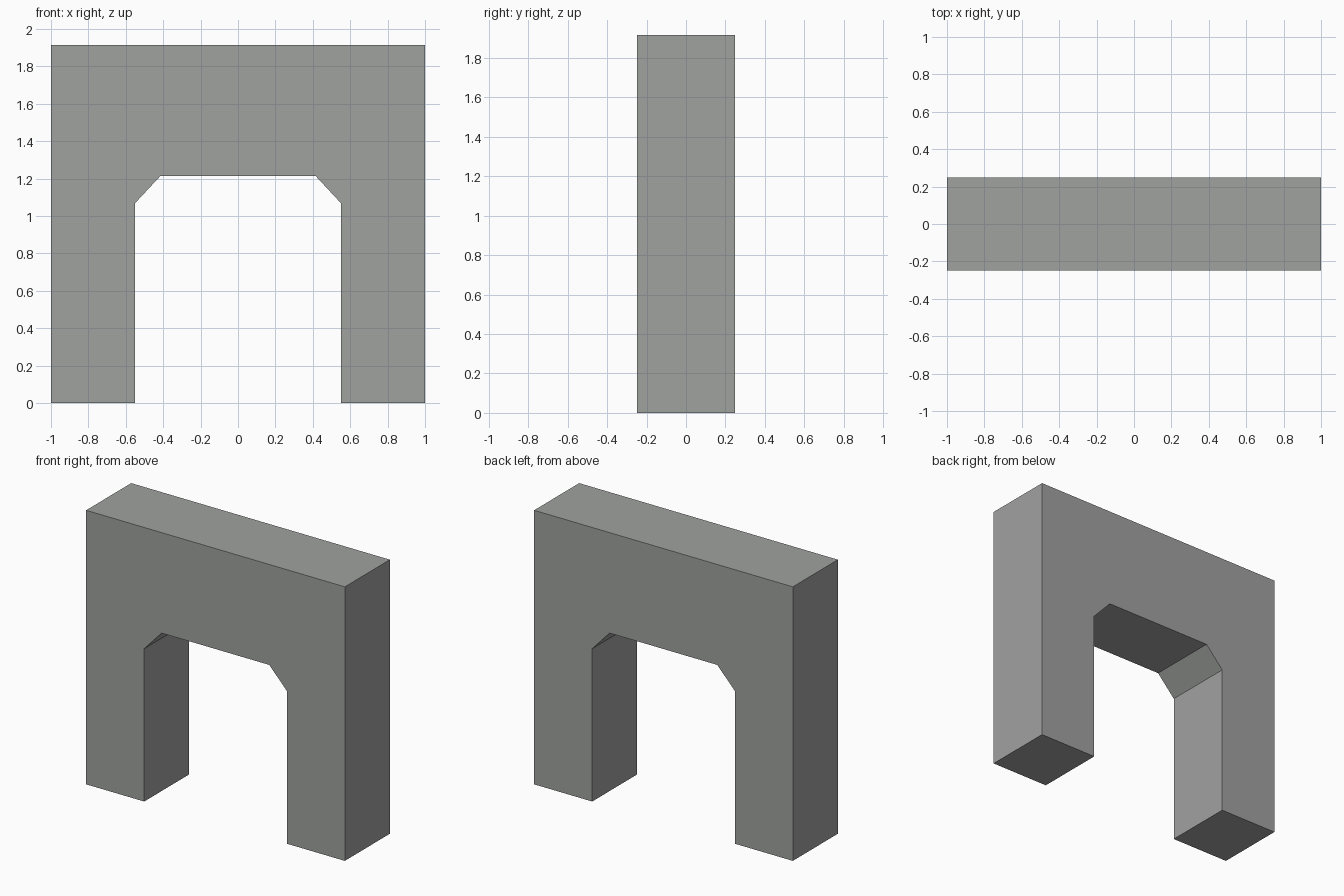
import bpy, bmesh

if "Cube" in bpy.data.objects:
    bpy.data.objects.remove(bpy.data.objects["Cube"])

DEPTH = 0.497

# Single grey stone colour
grey = bpy.data.materials.new("stone grey")
grey.diffuse_color = (0.35, 0.36, 0.35, 1.0)
grey.use_nodes = True
grey.node_tree.nodes["Principled BSDF"].inputs["Base Color"].default_value = grey.diffuse_color

# Right half of the arch outline (x, z), from the outer top corner round to the opening crown
half = [(1.0, 1.915), (1.0, 0.0), (0.551, 0.0), (0.551, 1.068), (0.416, 1.213)]
outline = half + [(-x, z) for x, z in reversed(half)]

# Arch: one flat profile extruded through its depth
bm = bmesh.new()
face = bm.faces.new([bm.verts.new((x, -DEPTH / 2, z)) for x, z in outline])
ext = bmesh.ops.extrude_face_region(bm, geom=[face])
moved = [g for g in ext["geom"] if isinstance(g, bmesh.types.BMVert)]
bmesh.ops.translate(bm, verts=moved, vec=(0, DEPTH, 0))
bmesh.ops.recalc_face_normals(bm, faces=bm.faces)

mesh = bpy.data.meshes.new("archway")
bm.to_mesh(mesh)
bm.free()
mesh.materials.append(grey)
bpy.context.collection.objects.link(bpy.data.objects.new("archway", mesh))
